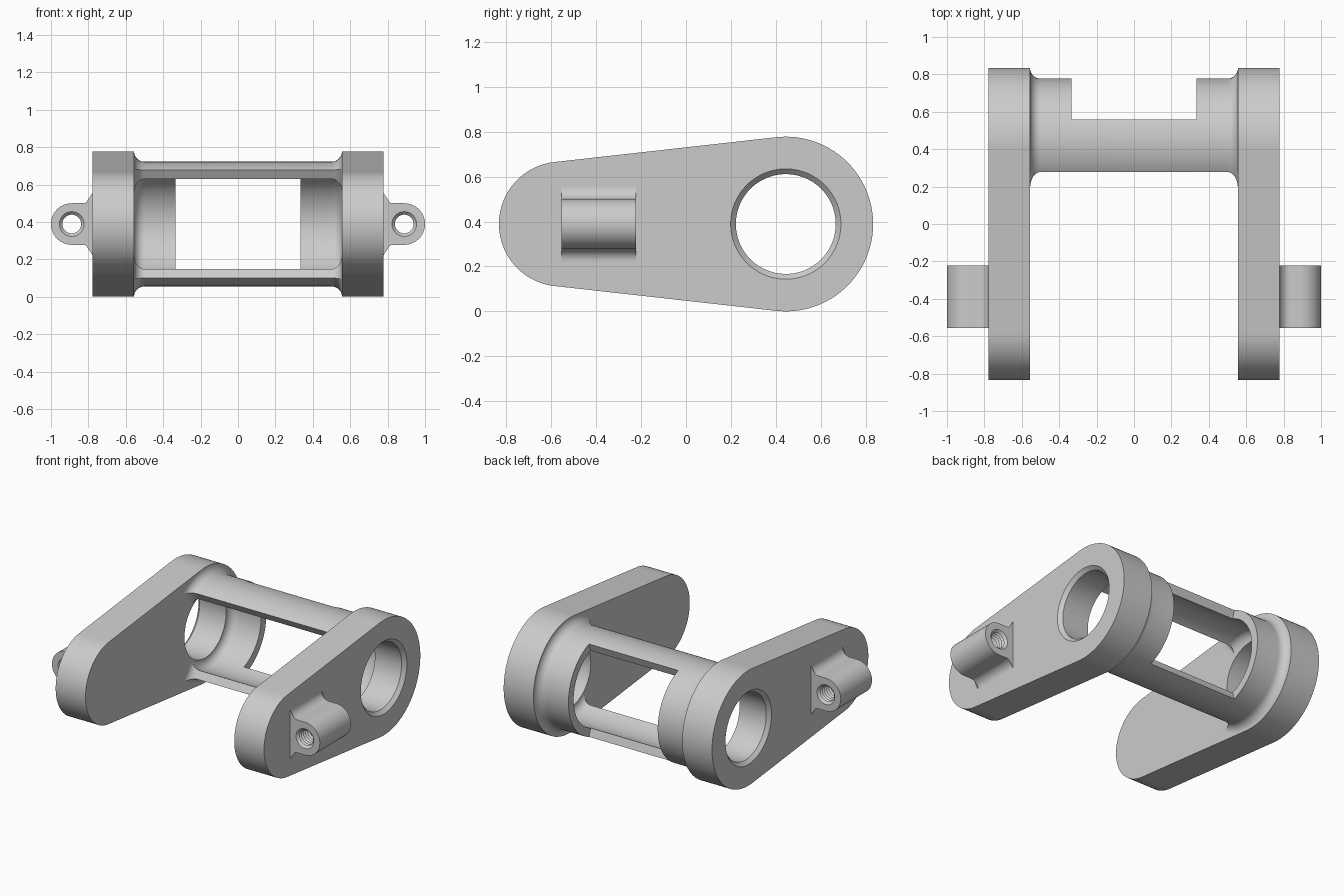
import bpy, bmesh
from math import pi, sin, cos, acos, sqrt, radians, atan2
from mathutils import Vector

if "Cube" in bpy.data.objects:
    bpy.data.objects.remove(bpy.data.objects["Cube"])

U = 1 / 18                      # base module, 0.0556
ZC, YC, YS = 7 * U, 8 * U, -10 * U   # axis height, big end y, small end y


def lerp_pts(p, q, n):
    return [(p[0] + (q[0] - p[0]) * i / n, p[1] + (q[1] - p[1]) * i / n) for i in range(1, n)]


def arc(cx, cy, r, a, b, n):
    return [(cx + r * cos(a + (b - a) * i / n), cy + r * sin(a + (b - a) * i / n)) for i in range(n + 1)]


def polar_circle(loop, c, r):
    """Circle points lying in the same directions as the points of loop."""
    out = []
    for p in loop:
        t = atan2(p[1] - c[1], p[0] - c[0])
        out.append((c[0] + r * cos(t), c[1] + r * sin(t)))
    return out


def loft(name, rings, ring_closed, side=1):
    """Skin closed loops; either join last to first or cap both ends."""
    bm = bmesh.new()
    vs = [[bm.verts.new((p[0] * side, p[1], p[2])) for p in ring] for ring in rings]
    n = len(rings[0])
    for k in range(len(vs) if ring_closed else len(vs) - 1):
        a, b = vs[k], vs[(k + 1) % len(vs)]
        for i in range(n):
            j = (i + 1) % n
            bm.faces.new((a[i], a[j], b[j], b[i]))
    if not ring_closed:
        bm.faces.new(vs[0])
        bm.faces.new(vs[-1])
    bmesh.ops.recalc_face_normals(bm, faces=bm.faces)
    me = bpy.data.meshes.new(name)
    bm.to_mesh(me)
    bm.free()
    ob = bpy.data.objects.new(name, me)
    bpy.context.collection.objects.link(ob)
    return ob


def smooth(ob):
    bpy.ops.object.select_all(action='DESELECT')
    ob.select_set(True)
    bpy.context.view_layer.objects.active = ob
    bpy.ops.object.shade_smooth_by_angle(angle=radians(30))


# Side plates: two tangent arcs with a chamfered bore
phi = acos(-(2 * U) / (YC - YS))
big = arc(YC, ZC, 7 * U, -phi, phi, 72)
small = arc(YS, ZC, 5 * U, phi, 2 * pi - phi, 48)
outline = big + lerp_pts(big[-1], small[0], 40) + small + lerp_pts(small[-1], big[0], 40)


def at_x(loop, x):
    return [(x, p[0], p[1]) for p in loop]


bore = polar_circle(outline, (YC, ZC), 4 * U)
lip = polar_circle(outline, (YC, ZC), 4.42 * U)
XI, XO = 10 * U, 14 * U

# Threaded lugs: rounded profile with fillets where it meets the plate
LX = 16 * U
up = list(reversed(arc(15 * U, ZC + 3 * U, U, pi, 1.5 * pi, 10)))     # top fillet
low = arc(15 * U, ZC - 3 * U, U, pi / 2, pi, 10)                      # bottom fillet
nose = arc(LX, ZC, 2 * U, -pi / 2, pi / 2, 36)
lug = (nose + lerp_pts(nose[-1], up[0], 6) + up + lerp_pts(up[-1], low[-1], 16)
       + list(reversed(low)) + lerp_pts(low[0], nose[0], 6))


def at_y(loop, y):
    return [(p[0], y, p[1]) for p in loop]


def hole(y, r):
    return at_y(polar_circle(lug, (LX, ZC), r), y)


Y0, Y1 = -10 * U, -4 * U
R_MIN, R_MAX, CH = 0.05, 0.066, 0.016
thread = [hole(Y0, R_MAX), hole(Y0 + CH, R_MIN)]
turns = 14
pitch = (Y1 - Y0 - 2 * CH) / turns
for k in range(turns):
    y = Y0 + CH + k * pitch
    thread += [hole(y + 0.5 * pitch, 0.062), hole(y + pitch, R_MIN)]
thread.append(hole(Y1, R_MAX))

for side, label in ((1, "right"), (-1, "left")):
    smooth(loft(label + "_side_plate",
                [at_x(bore, XI), at_x(outline, XI), at_x(outline, XO),
                 at_x(lip, XO), at_x(bore, XO - 0.42 * U)], True, side))
    smooth(loft(label + "_threaded_lug",
                thread + [at_y(lug, Y1), at_y(lug, Y0)], True, side))

# Cross tube: open at the front, flaring into fillets at both plates
fil = [9 * U + U * sin(pi / 2 * i / 10) for i in range(11)]
stations = [-x for x in reversed(fil)] + fil
sections = []
for x in stations:
    t = max(0.0, abs(x) - 9 * U)
    f = U - sqrt(max(0.0, U * U - t * t))
    a = radians(120) + f / (5 * U)
    loop = arc(YC, ZC, 6 * U + f * 0.998, -a, a, 96) + arc(YC, ZC, 5 * U - f * 0.998, a, -a, 96)
    sections.append(at_x(loop, x))
tube = loft("cross_tube", sections, False)

# Rear window cut out of the tube with radial edges
b = radians(70)
wedge = [(YC, ZC), (YC + cos(b), ZC - sin(b)), (YC + cos(b), ZC + sin(b))]
cutter = loft("window_cutter", [at_x(wedge, -6 * U), at_x(wedge, 6 * U)], False)
cutter.hide_render = True
mod = tube.modifiers.new("window", 'BOOLEAN')
mod.operation = 'DIFFERENCE'
mod.solver = 'EXACT'
mod.object = cutter
bpy.context.view_layer.update()
baked = bpy.data.meshes.new_from_object(tube.evaluated_get(bpy.context.evaluated_depsgraph_get()))
tube.modifiers.clear()
tube.data = baked
bpy.data.objects.remove(cutter)
smooth(tube)
